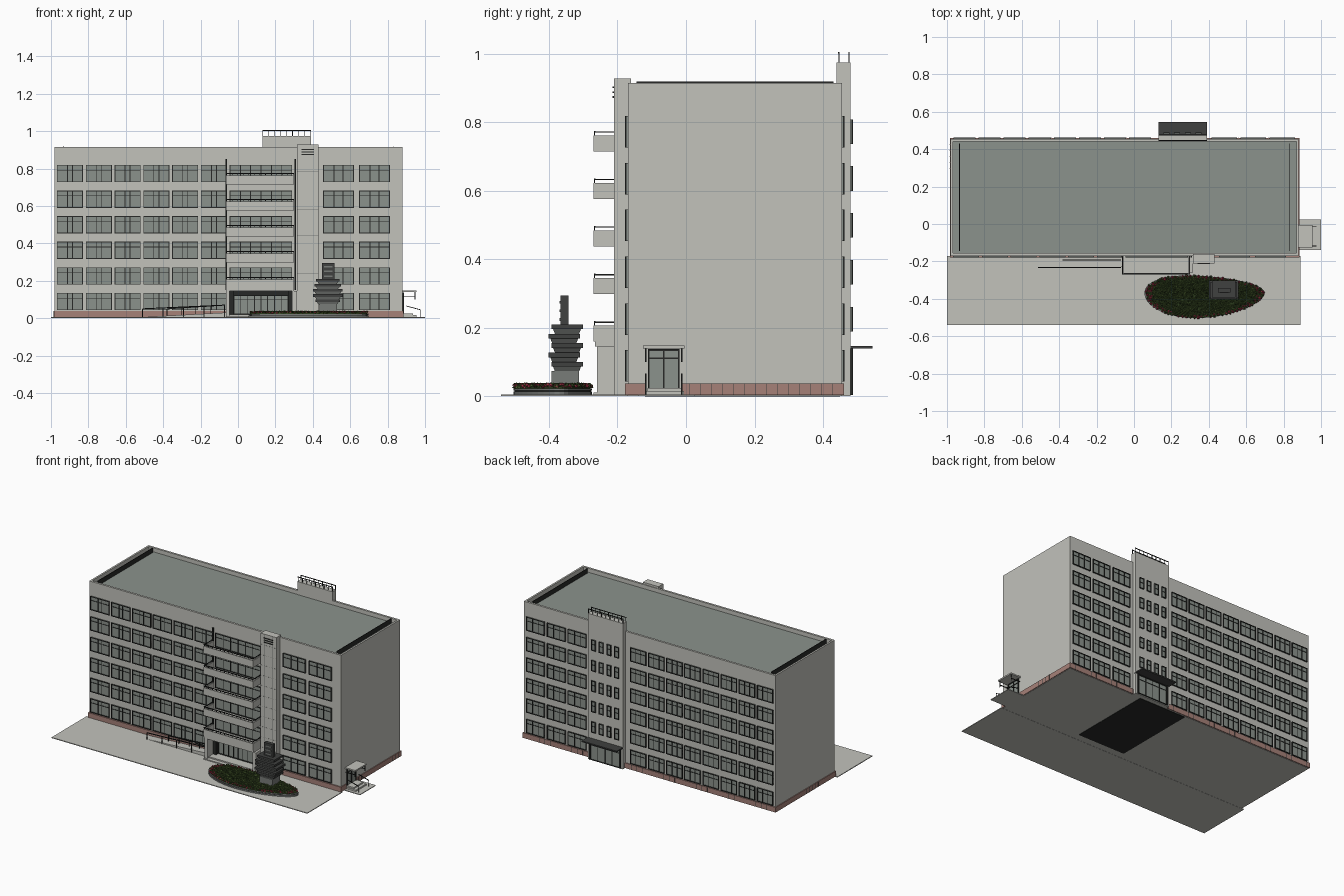
import bpy, bmesh, math, random
from mathutils import Matrix, Vector

random.seed(4)
cube = bpy.data.objects.get("Cube")
if cube:
    bpy.data.objects.remove(cube)


def material(name, r, g, b):
    m = bpy.data.materials.new(name)
    m.use_nodes = True
    m.diffuse_color = (r, g, b, 1)
    m.node_tree.nodes["Principled BSDF"].inputs["Base Color"].default_value = (r, g, b, 1)
    return m


WALL = material("pale wall", .54, .54, .50)
GLASS = material("grey green glass", .26, .29, .265)
DARK = material("dark metal", .02, .022, .02)
BRICK = material("red brick", .38, .22, .19)
STONE = material("grey stone", .19, .20, .19)
SLATE = material("dark slate", .05, .052, .05)
LEAF = material("leaf green", .05, .085, .02)
LEAF2 = material("deep green", .025, .045, .012)
FLOWER = material("red flower", .30, .025, .05)


class Part:
    """Collects boxes and prisms into one named mesh."""
    def __init__(self, name, *mats):
        self.name, self.mats, self.bm = name, mats, bmesh.new()

    def box(self, x0, x1, y0, y1, z0, z1):
        centre = Vector((x0 + x1, y0 + y1, z0 + z1)) / 2
        mat = Matrix.Translation(centre) @ Matrix.Diagonal((x1 - x0, y1 - y0, z1 - z0, 1))
        return bmesh.ops.create_cube(self.bm, size=1, matrix=mat)["verts"]

    def bar(self, a, b, w):
        a, b = Vector(a), Vector(b)
        d = b - a
        mat = (Matrix.Translation((a + b) / 2) @ d.to_track_quat('Z', 'Y').to_matrix().to_4x4()
               @ Matrix.Diagonal((w, w, d.length, 1)))
        bmesh.ops.create_cube(self.bm, size=1, matrix=mat)

    def prism(self, outline, z0, z1):
        low = [self.bm.verts.new((x, y, z0)) for x, y in outline]
        high = [self.bm.verts.new((x, y, z1)) for x, y in outline]
        self.bm.faces.new(low[::-1])
        self.bm.faces.new(high)
        for i in range(len(low)):
            j = (i + 1) % len(low)
            self.bm.faces.new((low[i], low[j], high[j], high[i]))

    def done(self):
        me = bpy.data.meshes.new(self.name)
        self.bm.to_mesh(me)
        self.bm.free()
        for m in self.mats:
            me.materials.append(m)
        ob = bpy.data.objects.new(self.name, me)
        bpy.context.collection.objects.link(ob)
        return ob


def single(name, mat, *boxes):
    p = Part(name, mat)
    for b in boxes:
        p.box(*b)
    return p.done()


X0, X1, Y0, Y1, TOP = -.98, .88, -.17, .455, .915
ROWS = [.043 + .1368 * i for i in range(6)]
WIN_H = .092

# Main block, parapet and sunken roof
single("main_block", WALL, (X0, X1, Y0, Y1, .002, .885))
single("parapet", WALL, (X0, X1, Y0, Y0 + .014, .885, TOP), (X0, X1, Y1 - .014, Y1, .885, TOP),
       (X0, X0 + .012, Y0, Y1, .885, TOP), (X1 - .012, X1, Y0, Y1, .885, TOP))
single("roof_deck", GLASS, (X0 + .012, X1 - .012, Y0 + .014, Y1 - .014, .885, .888))
single("roof_rails", DARK, *[(x, x + .004, -.145, .43, .888, .919) for x in (-.935, .828)])
single("open_basement", DARK, (-.02, .33, -.12, .45, 0, .002))

# Brick plinth with tile joints
single("plinth", BRICK, (X0 - .004, -.065, Y0 - .008, Y0, .004, .038), (.43, X1 + .005, Y0 - .008, Y0, .004, .038),
       (X0 - .004, .13, Y1, Y1 + .006, .004, .038), (.39, X1 + .005, Y1, Y1 + .006, .004, .038),
       (X0 - .005, X0, Y0, Y1, .004, .038), (X1, X1 + .005, Y0, -.12, .004, .038),
       (X1, X1 + .005, -.01, Y1, .004, .038))
joints = Part("plinth_joints", SLATE)
for i in range(14):
    y = .01 + i * .032
    joints.box(X1 + .005, X1 + .0055, y, y + .0015, .004, .038)
    joints.box(X0 - .0055, X0 - .005, y, y + .0015, .004, .038)
for i in range(46):
    x = X0 + .02 + i * .04
    if not .12 < x < .4:
        joints.box(x, x + .0015, Y1 + .006, Y1 + .0065, .004, .038)
joints.done()

# Windows
glass = Part("window_glass", GLASS)
frames = Part("window_frames", DARK)


def window(x0, x1, y, side, z0, z1, splits, transom=.68, w=.004):
    """side is -1 for the front wall and 1 for the rear wall."""
    def slab(part, a, b, c, d, depth):
        part.box(a, b, min(y, y + side * depth), max(y, y + side * depth), c, d)
    slab(glass, x0, x1, z0, z1, .003)
    for z in (z0, z1 - w):
        slab(frames, x0, x1, z, z + w, .008)
    if transom:
        z = z0 + (z1 - z0) * transom
        slab(frames, x0, x1, z, z + w * .7, .006)
    for t in (0, *splits, 1):
        x = x0 + t * (x1 - x0 - w)
        slab(frames, x, x + w, z0, z1, .008 if t in (0, 1) else .006)


for z in ROWS:
    top = z + WIN_H
    for i in range(6):
        window(-.968 + i * .154, -.829 + i * .154, Y0, -1, z, top, (.4, .6))
    for x in (.455, .647):
        window(x, x + .165, Y0, -1, z, top, (.35, .65))
    if z > .1:
        window(-.045, .29, Y0, -1, z, top, (.17, .33, .5, .67, .83))
    for i in range(8):
        window(-.965 + i * .134, -.847 + i * .134, Y1, 1, z, top, (.33, .66))
    for i in range(3):
        window(.415 + i * .155, .55 + i * .155, Y1, 1, z, top, (.33, .66))
    if z > .1:
        for i in range(4):
            window(.158 + i * .057, .190 + i * .057, .48, 1, z + .01, top - .01, (), .55)

# Front pier with vent slats and cladding joints
single("front_pier", WALL, (.315, .43, -.21, -.16, .002, .928))
single("pier_vents", DARK, *[(.34, .405, -.214, -.21, z, z + .005) for z in (.872, .886, .9)])
single("pier_joints", STONE, *[(.315, .43, -.2105, -.21, .1 + i * .0685, .101 + i * .0685) for i in range(12)],
       *[(x, x + .001, -.2105, -.21, .01, .928) for x in (.345, .4)])

# Balconies with metal rails
balcony = Part("balconies", WALL)
rails = Part("balcony_rails", DARK)
for i in range(5):
    z = .16 + i * .1388
    top = z + .047
    balcony.box(-.065, .30, -.27, Y0, z, z + .012)
    balcony.box(-.065, .30, -.27, -.262, z, top)
    for x in (-.065, .292):
        balcony.box(x, x + .008, -.262, Y0, z, top)
        rails.box(x + .002, x + .006, -.268, Y0, top + .008, top + .012)
    rails.box(-.065, .30, -.269, -.264, top + .008, top + .013)
    for j in range(13):
        x = -.063 + j * .0298
        rails.box(x, x + .003, -.268, -.265, top, top + .01)
for x in (-.066, .303):
    rails.box(x, x + .008, -.18, Y0, .15, .85)
balcony.done()
rails.done()

# Main entrance
single("entrance_walls", WALL, (-.065, -.045, -.26, Y0, .002, .146), (.29, .315, -.26, Y0, .002, .146),
       (-.065, .30, -.265, Y0, .146, .162))
single("entrance_steps", WALL, (-.065, .315, -.27, Y0, .002, .012), (-.045, .29, -.245, Y0, .012, .02))
single("entrance_posts", DARK, (-.045, -.022, -.2, Y0, .012, .146), (.268, .29, -.2, Y0, .012, .146),
       (-.022, .268, -.19, Y0, .122, .146))
window(-.022, .268, Y0, -1, .02, .122, (.12, .25, .38, .5, .62, .75, .88), .75)

# Side ramp with handrails
ramp = Part("ramp", WALL)
for v in ramp.box(-.51, -.065, -.23, Y0 - .008, .004, .03):
    if v.co.x < -.3 and v.co.z > .02:
        v.co.z = .006
ramp.done()
hand = Part("ramp_handrails", DARK)
for y, start in ((-.232, -.51), (-.192, -.38)):
    hand.bar((start, y, .05), (-.07, y, .07), .005)
    for i in range(5):
        t = i / 4
        x = start + (-.072 - start) * t
        hand.box(x - .002, x + .002, y - .002, y + .002, .004, .05 + .02 * t)
hand.done()

# Rear stair tower, roof railing, canopy and door
single("rear_tower", WALL, (.13, .39, .44, .48, .002, .975))
rr = Part("tower_railing", DARK)
for y in (.446, .476):
    rr.box(.13, .39, y - .002, y + .002, 1.001, 1.005)
    for i in range(9):
        x = .133 + i * .0317
        rr.box(x - .0015, x + .0015, y - .0015, y + .0015, .975, 1.006)
rr.done()
single("rear_canopy", SLATE, (.13, .39, .466, .545, .14, .148))
single("rear_door_posts", DARK, (.145, .151, .48, .487, .004, .14), (.369, .375, .48, .487, .004, .14))
window(.151, .369, .48, 1, .006, .135, (.25, .5, .75), .75)

# Side door with canopy, posts and steps
single("side_landing", WALL, (X1, 1.0, -.14, .025, .001, .006), (X1, .955, -.12, -.006, .006, .016),
       (X1, .935, -.113, -.012, .016, .025))
single("side_canopy", WALL, (X1, .955, -.126, -.005, .14, .149))
single("side_door", GLASS, (X1, X1 + .004, -.108, -.022, .025, .135))
single("side_door_frame", DARK, *[(X1, X1 + .008, y, y + .005, .025, .135) for y in (-.111, -.0675, -.024)],
       (X1, X1 + .008, -.111, -.019, .11, .114), (X1, X1 + .008, -.111, -.019, .133, .138))
side = Part("side_door_rails", DARK)
for y in (-.118, -.012):
    side.box(.945, .949, y - .002, y + .002, .10, .14)
    side.bar((X1, y, .115), (.949, y, .115), .004)
    side.bar((.9, y, .065), (.975, y, .045), .004)
    side.box(.973, .977, y - .002, y + .002, .004, .046)
side.done()

# Paved forecourt
single("forecourt", WALL, (-1.0, .89, -.54, Y0, .001, .006))


# Egg-shaped flower bed
def egg(scale, n=40):
    pts = []
    for i in range(n):
        a = math.tau * i / n
        c, s = math.cos(a), math.sin(a)
        pts.append((.377 + .322 * c * scale, -.39 - .02 * c * c * -1 + .112 * s * scale * (1 - .2 * c)))
    return pts


for name, mat, s, z0, z1 in (("bed_curb", STONE, 1, .005, .014), ("bed_curb_gap", DARK, .98, .014, .018),
                             ("bed_curb_top", STONE, 1, .018, .023), ("bed_soil", LEAF2, .97, .023, .029)):
    ring = Part(name, mat)
    ring.prism(egg(s), z0, z1)
    ring.done()
plants = Part("bed_plants", LEAF, LEAF2, FLOWER)
for k in range(2600):
    r = math.sqrt(random.random())
    x, y = random.choice(egg(r * .98, 90))
    size = random.uniform(.005, .009)
    mat = Matrix.Translation((x, y, random.uniform(.029, .037))) @ Matrix.Rotation(random.random() * 6, 4, 'Z')
    vs = bmesh.ops.create_cone(plants.bm, segments=4, radius1=size, radius2=0, depth=size,
                               matrix=mat @ Matrix.Rotation(random.uniform(-.8, .8), 4, 'X'))["verts"]
    tone = 2 if r > .9 and random.random() < .45 else random.choice((0, 0, 1))
    for f in {f for v in vs for f in v.link_faces}:
        f.material_index = tone
plants.done()

# Stacked stone monument with an upright panel
stone = Part("monument_stones", STONE)
slate = Part("monument_layers", SLATE)
stone.box(.435, .53, -.392, -.312, .02, .075)
for i in range(5):
    z = .073 + i * .0275
    half = (.066, .078, .08, .072, .064)[i]
    cy = -.35 + .004 * (-1) ** i
    slate.box(.48 - half, .48 + half, cy - .047, cy + .045, z + .014, z + .0275)
    for v in stone.box(.48 - half + .006, .48 + half - .006, cy - .043, cy + .04, z, z + .016):
        if v.co.z < z + .005:
            v.co.x = .48 + (v.co.x - .48) * .82
            v.co.y = cy + (v.co.y - cy) * .85
slate.box(.45, .515, -.367, -.343, .21, .295)
for dz in (.225, .25, .275):
    stone.box(.461, .504, -.369, -.367, dz - .004, dz + .004)
stone.done()
slate.done()
glass.done()
frames.done()
